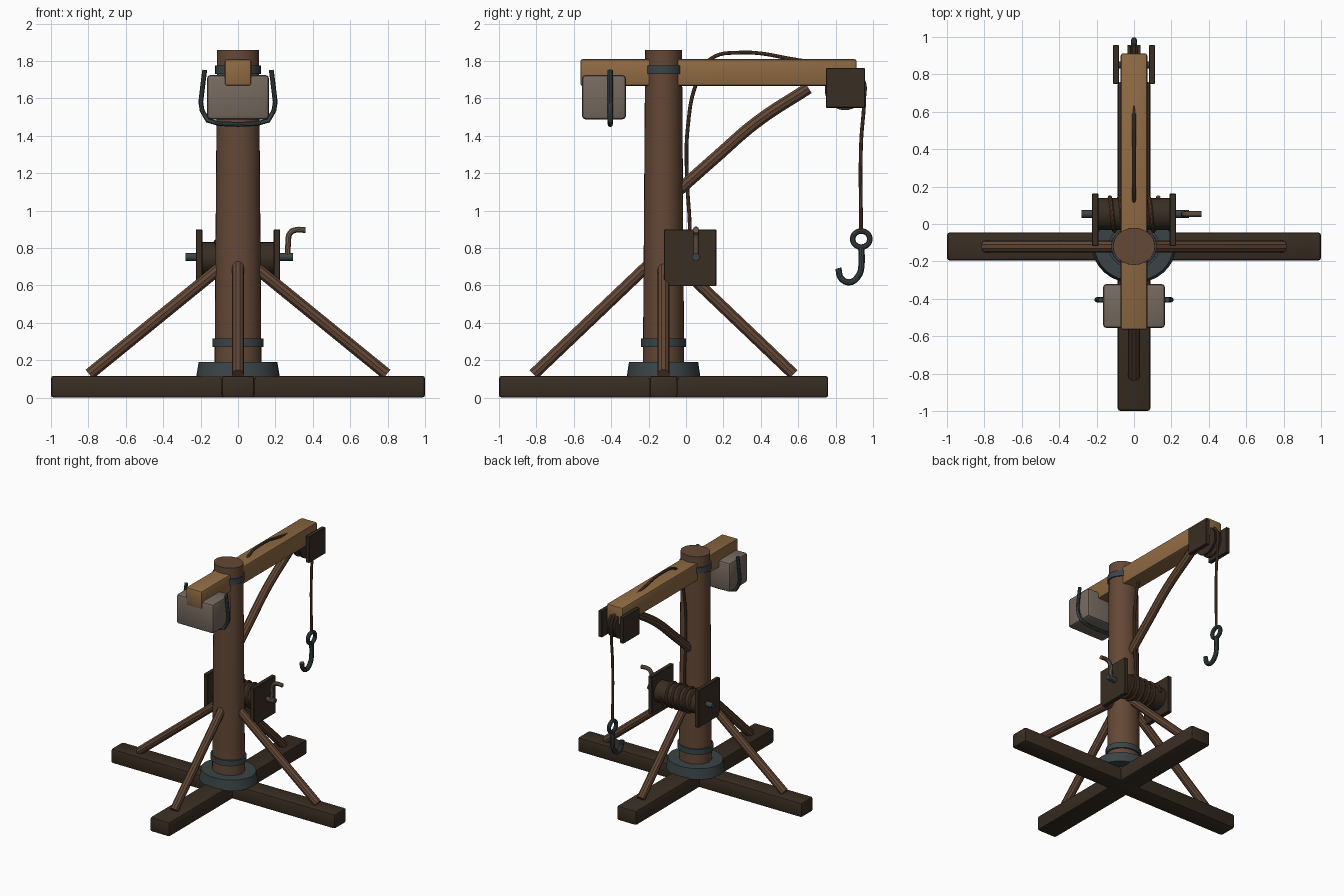
import bpy, bmesh, math
from mathutils import Vector, Matrix

if "Cube" in bpy.data.objects:
    bpy.data.objects.remove(bpy.data.objects["Cube"])

def mat(name, hexcol):
    m = bpy.data.materials.new(name)
    c = [int(hexcol[i:i + 2], 16) / 255 for i in (0, 2, 4)]
    lin = [v / 12.92 if v <= 0.04045 else ((v + 0.055) / 1.055) ** 2.4 for v in c]
    m.diffuse_color = (*lin, 1)
    m.use_nodes = True
    m.node_tree.nodes["Principled BSDF"].inputs["Base Color"].default_value = m.diffuse_color
    return m

OAK = mat("light_oak", "8F6A43")
WOOD = mat("brown_wood", "644836")
DARK = mat("dark_wood", "382D22")
IRON = mat("slate_iron", "3A4447")
STONE = mat("grey_stone", "75695F")
ROPE = mat("rope_brown", "5F4431")
HANDLE = mat("worn_handle", "75604F")

MY = -0.12       # mast centre in y
SQ = 0.88        # the mast is slightly oval

def finish(ob, material, smooth=True):
    ob.data.materials.clear()
    ob.data.materials.append(material)
    bpy.ops.object.select_all(action='DESELECT')
    ob.select_set(True)
    bpy.context.view_layer.objects.active = ob
    if smooth:
        bpy.ops.object.shade_smooth_by_angle(angle=math.radians(35))
    return ob

def box(name, lo, hi, material, bevel=0.0, seg=2):
    lo, hi = Vector(lo), Vector(hi)
    me = bpy.data.meshes.new(name)
    bm = bmesh.new()
    size = hi - lo
    bmesh.ops.create_cube(bm, size=1, matrix=Matrix.Translation((lo + hi) / 2) @ Matrix.Diagonal((*size, 1)))
    if bevel:
        bmesh.ops.bevel(bm, geom=bm.edges[:], offset=bevel, segments=seg, profile=0.5, affect='EDGES')
    bm.to_mesh(me)
    bm.free()
    ob = bpy.data.objects.new(name, me)
    bpy.context.collection.objects.link(ob)
    return finish(ob, material)

def lathe(name, profile, material, loc, axis='Z', sq=1.0, sides=32):
    """Turn (radius, height) pairs into a capped solid."""
    bm = bmesh.new()
    rings = []
    for r, h in profile:
        rings.append([bm.verts.new((r * math.cos(a), r * math.sin(a) * sq, h))
                      for a in (2 * math.pi * i / sides for i in range(sides))])
    for a, b in zip(rings, rings[1:]):
        for i in range(sides):
            j = (i + 1) % sides
            bm.faces.new((a[i], a[j], b[j], b[i]))
    bm.faces.new(rings[0][::-1])
    bm.faces.new(rings[-1])
    if axis == 'X':
        bm.transform(Matrix.Rotation(math.pi / 2, 4, 'Y'))
    bm.transform(Matrix.Translation(loc))
    me = bpy.data.meshes.new(name)
    bm.to_mesh(me)
    bm.free()
    ob = bpy.data.objects.new(name, me)
    bpy.context.collection.objects.link(ob)
    return finish(ob, material)

def tube(name, pts, r, material, curved=True, cyclic=False, res=6):
    cu = bpy.data.curves.new(name, 'CURVE')
    cu.dimensions = '3D'
    cu.bevel_depth = r
    cu.bevel_resolution = 3
    cu.resolution_u = res
    cu.use_fill_caps = True
    sp = cu.splines.new('BEZIER' if curved else 'POLY')
    if curved:
        sp.bezier_points.add(len(pts) - 1)
        for p, co in zip(sp.bezier_points, pts):
            p.co = co
            p.handle_left_type = p.handle_right_type = 'AUTO'
    else:
        sp.points.add(len(pts) - 1)
        for p, co in zip(sp.points, pts):
            p.co = (*co, 1)
    sp.use_cyclic_u = cyclic
    ob = bpy.data.objects.new(name, cu)
    bpy.context.collection.objects.link(ob)
    bpy.ops.object.select_all(action='DESELECT')
    ob.select_set(True)
    bpy.context.view_layer.objects.active = ob
    bpy.ops.object.convert(target='MESH')
    return finish(bpy.context.object, material)

# Crossed base beams
box("base_beam_across", (-1, MY - 0.075, 0), (1, MY + 0.075, 0.117), DARK, 0.015)
box("base_beam_along", (-0.087, -1, 0), (0.087, 0.76, 0.117), DARK, 0.015)

# Mast, foot collar and iron bands
lathe("mast", [(0.126, 0.1), (0.112, 1.86)], WOOD, (0, MY, 0), sq=SQ)
lathe("foot_collar", [(0.224, 0.11), (0.21, 0.192), (0.13, 0.192)], IRON, (0, MY, 0), sq=SQ)
for name, z0, z1, r in (("lower_band", 0.272, 0.316, 0.137), ("upper_band", 1.73, 1.776, 0.122)):
    lathe(name, [(r, z0), (r, z1)], IRON, (0, MY, 0), sq=SQ)

# Diagonal struts
for s, side in ((-1, "left"), (1, "right")):
    tube("strut_" + side, [(s * 0.795, MY, 0.125), (s * 0.07, MY, 0.715)], 0.033, WOOD, False)
tube("strut_front", [(0, -0.815, 0.125), (0, MY - 0.06, 0.73)], 0.032, WOOD, False)
tube("strut_back", [(0, 0.575, 0.125), (0, MY + 0.06, 0.73)], 0.032, WOOD, False)

# Jib beam and its curved brace
box("jib_beam", (-0.071, -0.565, 1.667), (0.071, 0.912, 1.81), OAK, 0.012)
tube("jib_brace", [(0, -0.06, 1.09), (0, 0.16, 1.285), (0, 0.38, 1.475), (0, 0.655, 1.655)], 0.033, WOOD)

# Counterweight with iron sling
box("counterweight", (-0.167, -0.557, 1.487), (0.167, -0.32, 1.726), STONE, 0.022)
half = [(0.178, 1.752), (0.186, 1.69), (0.199, 1.58), (0.192, 1.535), (0.162, 1.482), (0.1, 1.465)]
sling = [(-x, -0.405, z) for x, z in half] + [(0, -0.405, 1.461)] + [(x, -0.405, z) for x, z in half[::-1]]
tube("counterweight_sling", sling, 0.0135, IRON, False)

# Pulley between two cheek plates
for s, side in ((-1, "left"), (1, "right")):
    a, b = sorted((s * 0.08, s * 0.112))
    box("pulley_cheek_" + side, (a, 0.748, 1.55), (b, 0.957, 1.762), DARK, 0.003, 1)
lathe("pulley_wheel", [(0.108, -0.034), (0.108, -0.02), (0.088, 0), (0.108, 0.02), (0.108, 0.034)],
      DARK, (0, 0.85, 1.645), 'X')
lathe("pulley_pin", [(0.018, -0.1), (0.018, 0.1)], IRON, (0, 0.85, 1.645), 'X', sides=16)

# Winch: side plates, drum, axle, crank
WY, WZ = 0.053, 0.745
for s, side in ((-1, "left"), (1, "right")):
    a, b = sorted((s * 0.19, s * 0.225))
    box("winch_plate_" + side, (a, -0.118, 0.597), (b, 0.162, 0.9), DARK, 0.004, 1)
lathe("winch_drum", [(0.086, -0.192), (0.086, 0.192)], DARK, (0, WY, WZ), 'X')
lathe("winch_axle", [(0.021, -0.28), (0.021, 0.295)], IRON, (0, WY, WZ + 0.007), 'X', sides=16)
tube("winch_crank", [(0.265, WY, 0.735), (0.268, WY, 0.82), (0.28, WY, 0.882), (0.31, WY, 0.897),
                     (0.36, WY, 0.896)], 0.016, HANDLE)

# Rope: coils on the drum, run over the jib, fall to the hook
N = 24
coil = [(-0.13 + 0.26 * i / (5 * N), WY + 0.09 * math.cos(2 * math.pi * i / N),
         WZ + 0.09 * math.sin(2 * math.pi * i / N)) for i in range(5 * N + 1)]
tube("rope_coils", coil, 0.011, ROPE, False)
run = [(0.02, 0.8), (0.02, 0.92), (0.004, 1.2), (0.01, 1.45), (0.055, 1.68), (0.13, 1.81),
       (0.29, 1.845), (0.6, 1.805), (0.8, 1.77), (0.9, 1.745), (0.95, 1.69), (0.953, 1.6),
       (0.936, 1.36), (0.936, 0.89)]
tube("rope_run", [(0, y, z) for y, z in run], 0.0105, ROPE)

# Hook with eye
ring = [(0, 0.937 + 0.046 * math.cos(a), 0.848 + 0.043 * math.sin(a))
        for a in (2 * math.pi * i / 24 for i in range(24))]
tube("hook_eye", ring, 0.0155, IRON, False, True)
hook = [(0.937, 0.8), (0.939, 0.72), (0.924, 0.655), (0.875, 0.617), (0.83, 0.638), (0.814, 0.692)]
tube("hook", [(0, y, z) for y, z in hook], 0.0175, IRON)
